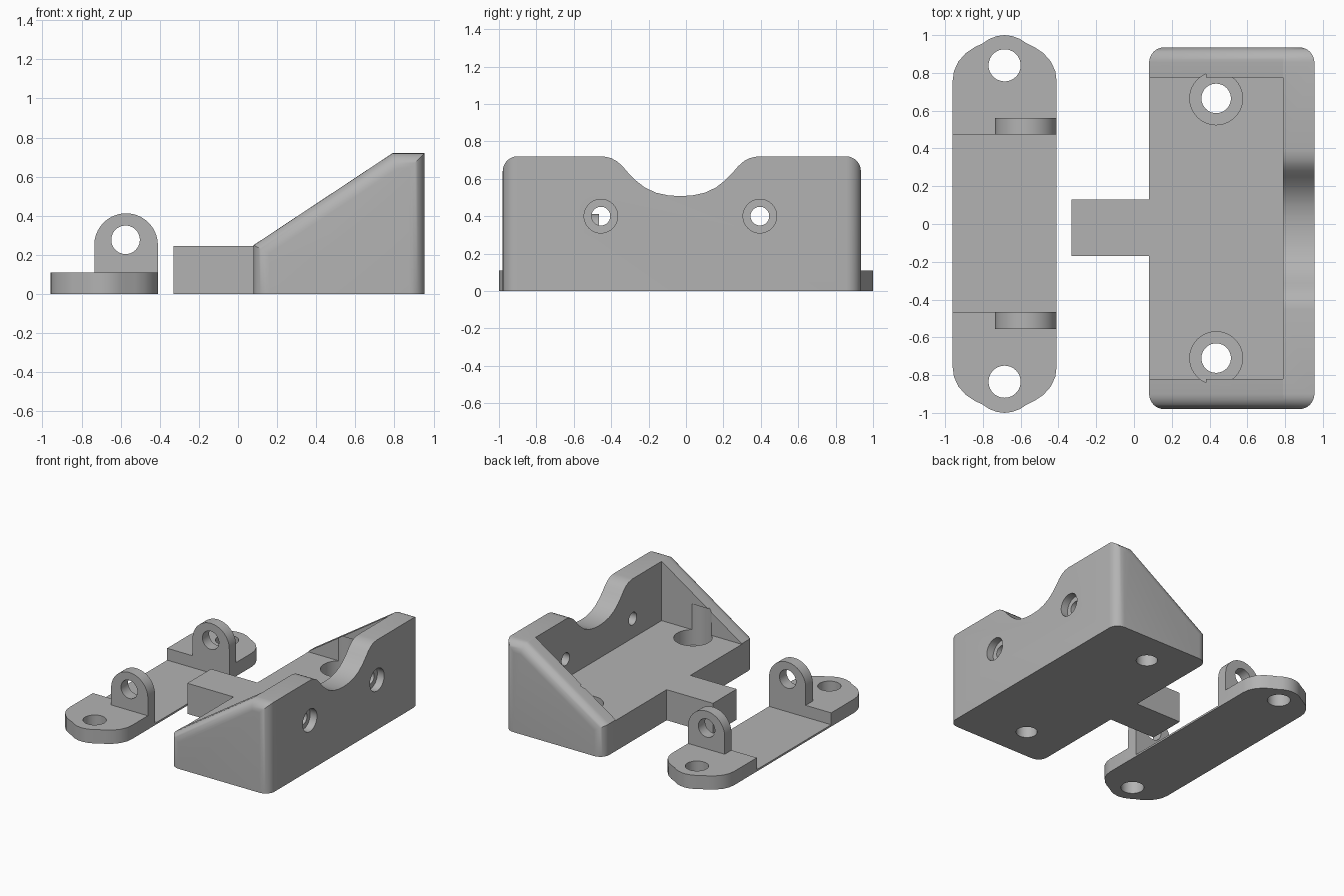
import bpy, bmesh
from math import sin, cos, pi, radians

if "Cube" in bpy.data.objects:
    bpy.data.objects.remove(bpy.data.objects["Cube"])

grey = bpy.data.materials.new("plain grey")
grey.use_nodes = True
COLOUR = (0.45, 0.45, 0.45, 1)
grey.diffuse_color = COLOUR
grey.node_tree.nodes["Principled BSDF"].inputs["Base Color"].default_value = COLOUR

PLACE = {"x": lambda u, v, w: (w, u, v),
         "y": lambda u, v, w: (u, w, v),
         "z": lambda u, v, w: (u, v, w)}


def prism(name, points, axis, lo, hi, round_edges=None):
    """Extrude a flat profile along an axis, optionally rounding chosen edges."""
    bm = bmesh.new()
    put = PLACE[axis]
    rings = [[bm.verts.new(put(u, v, w)) for u, v in points] for w in (lo, hi)]
    for ring in rings:
        bm.faces.new(ring)
    n = len(points)
    for i in range(n):
        j = (i + 1) % n
        bm.faces.new((rings[0][i], rings[0][j], rings[1][j], rings[1][i]))
    bmesh.ops.recalc_face_normals(bm, faces=bm.faces)
    if round_edges:
        edges = [e for e in bm.edges if round_edges(*e.verts)]
        bmesh.ops.bevel(bm, geom=edges, offset=0.08, segments=8, profile=0.5,
                        affect="EDGES")
    mesh = bpy.data.meshes.new(name)
    bm.to_mesh(mesh)
    bm.free()
    mesh.materials.append(grey)
    ob = bpy.data.objects.new(name, mesh)
    bpy.context.collection.objects.link(ob)
    return ob


def box(name, x, y, z):
    return prism(name, [(x[0], y[0]), (x[1], y[0]), (x[1], y[1]), (x[0], y[1])],
                 "z", *z)


def arc(u, v, r, start=0, end=2 * pi, steps=40):
    return [(u + r * cos(start + (end - start) * i / steps),
             v + r * sin(start + (end - start) * i / steps)) for i in range(steps)]


def rod(u, v, r, axis, lo, hi):
    return prism("cutter", arc(u, v, r), axis, lo, hi)


def combine(target, tool, operation="DIFFERENCE"):
    mod = target.modifiers.new("combine", "BOOLEAN")
    mod.operation, mod.object, mod.solver = operation, tool, "EXACT"
    bpy.context.view_layer.objects.active = target
    bpy.ops.object.modifier_apply(modifier=mod.name)
    bpy.data.objects.remove(tool)


def smooth(ob):
    bpy.ops.object.select_all(action="DESELECT")
    ob.select_set(True)
    bpy.context.view_layer.objects.active = ob
    bpy.ops.object.shade_smooth_by_angle(angle=radians(30))


# Wedge-sided bracket: rounded along the outer edges of both ends
wedge = [(0.08, 0), (0.955, 0), (0.955, 0.72), (0.79, 0.72), (0.08, 0.25)]
bracket = prism("bracket_body", wedge, "y", -0.98, 0.935,
                lambda a, b: a.co.y == b.co.y and a.co.z + b.co.z > 0)
combine(bracket, box("cutter", (-0.1, 0.79), (-0.82, 0.775), (0.245, 1)))

# Central tongue
combine(bracket, box("tongue", (-0.33, 0.3), (-0.17, 0.13), (0, 0.245)), "UNION")

# Curved notch in the back wall
half = [(0.40, 0.717), (0.37, 0.71), (0.34, 0.694), (0.31, 0.668), (0.28, 0.633),
        (0.24, 0.592), (0.19, 0.553), (0.13, 0.525), (0.065, 0.511)]
notch = ([(0.42, 0.9), (0.42, 0.72)] + half + [(0, 0.507)]
         + [(-u, v) for u, v in reversed(half)] + [(-0.42, 0.72), (-0.42, 0.9)])
combine(bracket, prism("cutter", [(u - 0.03, v) for u, v in notch], "x", 0.7, 1.1))

# Counterbored holes through the floor and the back wall
for y in (-0.71, 0.665):
    combine(bracket, rod(0.435, y, 0.14, "z", 0.12, 0.45))
    combine(bracket, rod(0.435, y, 0.078, "z", -0.1, 0.3))
for y in (-0.455, 0.395):
    combine(bracket, rod(y, 0.4, 0.09, "x", 0.895, 1.1))
    combine(bracket, rod(y, 0.4, 0.05, "x", 0.7, 1.1))
smooth(bracket)

# Long plate with shaped ends
MID = -0.685
end = [(0.275, 0.76), (0.268, 0.81), (0.245, 0.86), (0.205, 0.905), (0.16, 0.935),
       (0.115, 0.957), (0.08, 0.98), (0.04, 0.995)]
top = end + [(0, 1)] + [(-u, v) for u, v in reversed(end)]
outline = top + [(-u, -v) for u, v in top]
plate = prism("hinge_plate", [(MID + u, v) for u, v in outline], "z", 0, 0.11)

# Upright lugs, then the shallow channel that trims their inner faces
lug = [(-0.735, 0.05), (-0.41, 0.05)] + arc(-0.5725, 0.25, 0.1625, 0, pi) + [(-0.735, 0.25)]
for lo, hi in ((-0.555, -0.44), (0.44, 0.56)):
    combine(plate, prism("lug", lug, "y", lo, hi), "UNION")
combine(plate, box("cutter", (-1.2, 0), (-0.465, 0.475), (0.015, 1)))
combine(plate, rod(-0.575, 0.277, 0.073, "y", -0.7, 0.7))
for y in (-0.835, 0.84):
    combine(plate, rod(MID, y, 0.085, "z", -0.1, 0.3))
smooth(plate)
